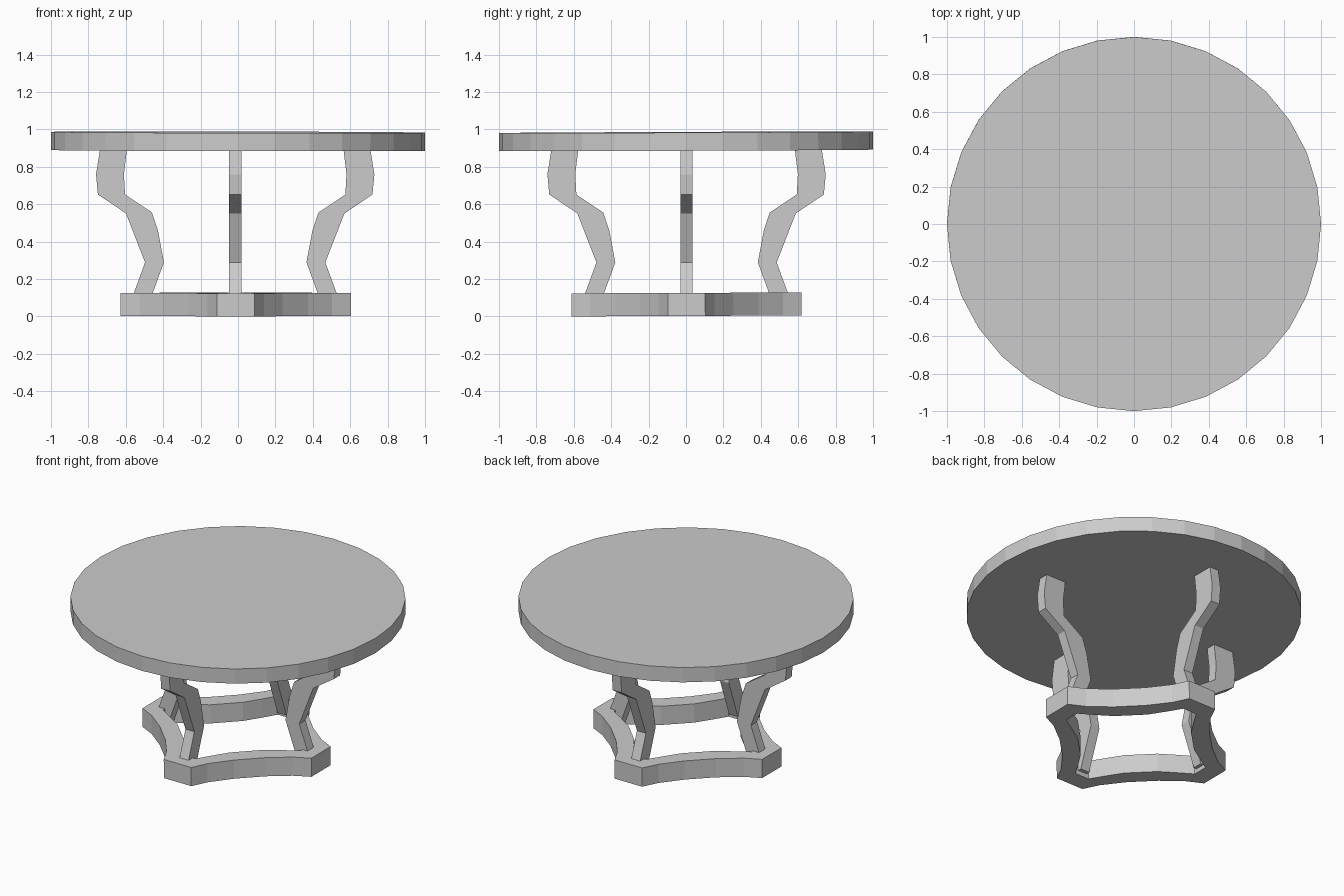
import bpy, bmesh, math
from mathutils import Matrix, Vector

if "Cube" in bpy.data.objects:
    bpy.data.objects.remove(bpy.data.objects["Cube"])

CX, CY = -0.015, 0.003   # the legs and base sit slightly off the top's centre


def make_object(name, bm):
    bmesh.ops.recalc_face_normals(bm, faces=bm.faces)
    mesh = bpy.data.meshes.new(name)
    bm.to_mesh(mesh)
    bm.free()
    ob = bpy.data.objects.new(name, mesh)
    bpy.context.collection.objects.link(ob)
    return ob


# Round 32-sided top, very slightly tilted
bm = bmesh.new()
bmesh.ops.create_cone(bm, cap_ends=True, segments=32, radius1=1, radius2=1, depth=0.097)
top = make_object("table_top", bm)
top.location.z = 0.9365
top.rotation_euler = (0.004, 0.002, 0)

# Curved legs: (radius, height) outline, one on each axis
outline = [(0.72, 0.91), (0.744, 0.76), (0.734, 0.652), (0.584, 0.551),
           (0.482, 0.289), (0.541, 0.128), (0.577, 0.03),
           (0.476, 0.03), (0.44, 0.128), (0.381, 0.289), (0.413, 0.46),
           (0.445, 0.556), (0.589, 0.652), (0.595, 0.76), (0.577, 0.91)]
for i, name in enumerate(["right_leg", "back_leg", "left_leg", "front_leg"]):
    bm = bmesh.new()
    face = bm.faces.new([bm.verts.new((r, -0.0325, z)) for r, z in outline])
    ext = bmesh.ops.extrude_face_region(bm, geom=[face])
    verts = [v for v in ext["geom"] if isinstance(v, bmesh.types.BMVert)]
    bmesh.ops.translate(bm, vec=(0, 0.065, 0), verts=verts)
    bmesh.ops.rotate(bm, verts=bm.verts, cent=(0, 0, 0),
                     matrix=Matrix.Rotation(i * math.pi / 2, 3, 'Z'))
    leg = make_object(name, bm)
    leg.location = (CX, CY, 0)

# Base frame: quarter outlines (outer and inner) repeated around four corners
outer = [(0.615, -0.10), (0.615, 0.10), (0.515, 0.15), (0.385, 0.25), (0.25, 0.385), (0.15, 0.515)]
inner = [(0.50, -0.05), (0.50, 0.05), (0.41, 0.105), (0.31, 0.17), (0.17, 0.31), (0.105, 0.41)]
bm = bmesh.new()


def loop(points, z):
    return [bm.verts.new(Matrix.Rotation(k * math.pi / 2, 3, 'Z') @ Vector((x, y, z)))
            for k in range(4) for x, y in points]


rings = [loop(outer, 0.003), loop(outer, 0.126), loop(inner, 0.126), loop(inner, 0.003)]
n = len(rings[0])
for a, b in zip(rings, rings[1:] + rings[:1]):
    for j in range(n):
        k = (j + 1) % n
        bm.faces.new((a[j], a[k], b[k], b[j]))
base = make_object("base_frame", bm)
base.location = (CX + 0.003, CY, 0)
base.rotation_euler = (0.004, 0, 0)
